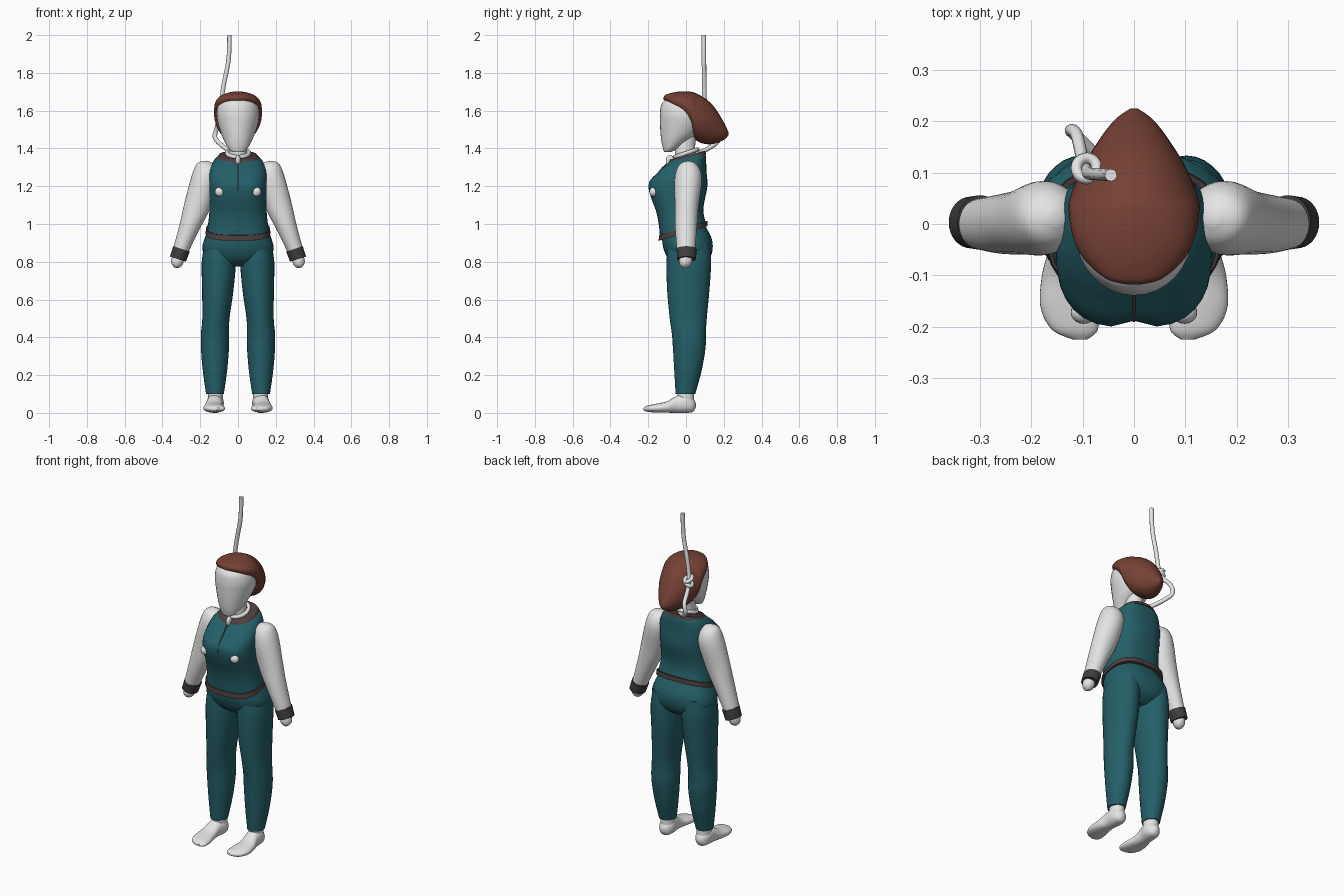
import bpy, math
from mathutils import Vector

if "Cube" in bpy.data.objects:
    bpy.data.objects.remove(bpy.data.objects["Cube"])


def material(name, rgb):
    m = bpy.data.materials.new(name)
    m.use_nodes = True
    m.diffuse_color = (*rgb, 1)
    node = next(n for n in m.node_tree.nodes if n.type == "BSDF_PRINCIPLED")
    node.inputs["Base Color"].default_value = (*rgb, 1)
    return m


TEAL = material("teal cloth", (.018, .115, .14))
PALE = material("pale grey", (.78, .78, .78))
HAIR = material("auburn hair", (.18, .052, .035))
TRIM = material("brown trim", (.075, .05, .048))
CUFF = material("charcoal cuff", (.05, .048, .05))


def spline(rows, steps=5):
    """Catmull-Rom interpolation through rows of numbers."""
    out = []
    for i in range(len(rows) - 1):
        a, b, c, d = (rows[max(i - 1, 0)], rows[i], rows[i + 1],
                      rows[min(i + 2, len(rows) - 1)])
        for s in range(steps):
            t = s / steps
            out.append([q + .5 * t * (r - p + t * (2*p - 5*q + 4*r - s_ + t * (3*(q - r) + s_ - p)))
                        for p, q, r, s_ in zip(a, b, c, d)])
    return out + [list(rows[-1])]


def loft(name, rows, mat, u=(1, 0, 0), v=(0, 1, 0), power=1, side=1, n=32, shape=None):
    """Skin through rows of (centre x, y, z, radius u, radius v[, tilt])."""
    u, v = Vector(u), Vector(v)
    rings = spline(rows)
    verts, faces = [], []
    for r in rings:
        tilt = r[5] if len(r) > 5 else 0
        for k in range(n):
            a = math.tau * k / n
            c, s = math.cos(a), math.sin(a)
            c = math.copysign(abs(c) ** power, c) * r[3]
            s = math.copysign(abs(s) ** power, s) * r[4]
            p = Vector(r[:3]) + u * c + v * s
            p.z += tilt * s
            if shape:
                shape(p)
            verts.append((p.x * side, p.y, p.z))
    for i in range(len(rings) - 1):
        for k in range(n):
            j = (k + 1) % n
            faces.append((i*n + k, i*n + j, (i+1)*n + j, (i+1)*n + k))
    faces += [tuple(range(n)), tuple(range(len(verts) - n, len(verts)))]
    mesh = bpy.data.meshes.new(name)
    mesh.from_pydata(verts, [], faces)
    mesh.materials.append(mat)
    obj = bpy.data.objects.new(name, mesh)
    bpy.context.collection.objects.link(obj)
    bpy.context.view_layer.objects.active = obj
    bpy.ops.object.select_all(action="DESELECT")
    obj.select_set(True)
    bpy.ops.object.mode_set(mode="EDIT")
    bpy.ops.mesh.select_all(action="SELECT")
    bpy.ops.mesh.normals_make_consistent(inside=False)
    bpy.ops.object.mode_set(mode="OBJECT")
    bpy.ops.object.shade_smooth_by_angle(angle=math.radians(50))
    return obj


def tube(name, points, radius, mat, cyclic=False):
    curve = bpy.data.curves.new(name, "CURVE")
    curve.dimensions = "3D"
    curve.bevel_depth, curve.bevel_resolution, curve.use_fill_caps = radius, 3, True
    pts = points if cyclic else spline(points, 6)
    line = curve.splines.new("POLY")
    line.points.add(len(pts) - 1)
    for p, co in zip(line.points, pts):
        p.co = (*co, 1)
    line.use_cyclic_u, line.use_smooth = cyclic, True
    curve.materials.append(mat)
    obj = bpy.data.objects.new(name, curve)
    bpy.context.collection.objects.link(obj)


def ball(name, loc, scale, mat):
    bpy.ops.mesh.primitive_uv_sphere_add(segments=20, ring_count=12, radius=1, location=loc)
    obj = bpy.context.object
    obj.name, obj.scale = name, scale
    obj.data.materials.append(mat)
    bpy.ops.object.shade_smooth()


# Vest with a shallow groove down the chest
def chest_groove(p):
    if p.y < -.05:
        p.y += .015 * max(0, 1 - abs(p.x) / .05) * max(0, 1 - abs(p.z - 1.2) / .15)


loft("vest", [(0, -.015, .96, .165, .122, .3), (0, -.03, 1.06, .152, .122, .15),
              (0, -.045, 1.2, .152, .158, 0), (0, -.02, 1.28, .15, .128, .03),
              (0, .003, 1.335, .128, .103, .15), (0, .008, 1.358, .1, .09, .25)],
     TEAL, power=.75, shape=chest_groove)
loft("vest_hem", [(0, -.015, .95, .172, .13, .3), (0, -.015, .978, .169, .128, .3)],
     TRIM, power=.75)
loft("collar", [(0, .007, 1.346, .114, .1, .22), (0, .008, 1.364, .1, .092, .25)],
     TRIM, power=.8)
tube("front_seam", [(0, -.138, .96), (0, -.142, 1.06), (0, -.188, 1.2),
                    (0, -.14, 1.28), (0, -.1, 1.32)], .003, TRIM)

# Trousers
loft("trouser_seat", [(0, -.01, .985, .15, .115, .1), (0, .005, .92, .178, .132),
                      (0, .012, .86, .188, .128), (0, .016, .81, .15, .105),
                      (0, .018, .775, .07, .06)], TEAL, power=.85)

for side, label in ((1, "left"), (-1, "right")):
    loft(label + "_trouser_leg",
         [(.1, .015, .9, .075, .11), (.102, .015, .8, .09, .118), (.107, .012, .65, .083, .112),
          (.117, .012, .5, .072, .098), (.122, .015, .42, .074, .09), (.122, .017, .34, .074, .086),
          (.122, .01, .22, .064, .072), (.122, -.003, .1, .047, .052)], TEAL, side=side)
    # Foot and ankle
    loft(label + "_foot",
         [(.105, -.224, .02, .015, .006), (.115, -.205, .022, .045, .016),
          (.126, -.16, .025, .056, .023), (.13, -.1, .031, .049, .03),
          (.125, -.05, .045, .042, .045), (.12, 0, .05, .045, .05),
          (.12, .035, .042, .033, .037), (.12, .052, .04, .01, .012)],
         PALE, v=(0, 0, 1), power=.9, side=side)
    loft(label + "_ankle", [(.12, 0, .04, .04, .044), (.12, -.003, .13, .04, .044)],
         PALE, side=side)
    # Sleeve, cuff and hand
    slope = (1, 0, .33)
    loft(label + "_sleeve",
         [(.15, .012, 1.33, .015, .015), (.158, .012, 1.305, .055, .052),
          (.175, .012, 1.24, .068, .072), (.215, .004, 1.1, .066, .063),
          (.255, 0, .99, .052, .058), (.296, 0, .88, .041, .05),
          (.305, 0, .85, .039, .046)], PALE, u=slope, side=side)
    loft(label + "_cuff", [(.299, .003, .868, .044, .053), (.318, .003, .814, .042, .05)],
         CUFF, u=slope, side=side)
    loft(label + "_hand",
         [(.315, 0, .83, .03, .034), (.322, -.002, .8, .031, .034),
          (.328, -.004, .78, .023, .026), (.33, -.005, .768, .007, .01)],
         PALE, u=slope, side=side)
    ball(label + "_chest_badge", (side * .098, -.172, 1.17), (.025, .022, .025), PALE)

# Neck and smooth featureless head
loft("neck", [(0, 0, 1.33, .055, .058), (0, -.005, 1.4, .047, .053),
              (0, .005, 1.48, .047, .053)], PALE)
ball("neck_notch", (0, -.085, 1.337), (.014, .022, .028), PALE)
loft("head", [(0, -.1, 1.38, .025, .015), (0, -.087, 1.393, .046, .033),
              (0, -.065, 1.43, .068, .064), (0, -.035, 1.48, .09, .1),
              (0, -.018, 1.54, .108, .12), (0, -.018, 1.59, .113, .12),
              (0, -.018, 1.64, .1, .108), (0, -.01, 1.675, .06, .07),
              (0, 0, 1.685, .02, .02)], PALE)

# Swept-back hair
loft("hair", [(0, -.118, 1.665, .01, .008), (0, -.106, 1.667, .055, .018),
              (0, -.065, 1.651, .1, .046), (0, -.02, 1.636, .12, .066),
              (0, .025, 1.605, .127, .095), (0, .05, 1.57, .125, .123),
              (0, .1, 1.545, .106, .121), (0, .15, 1.522, .077, .097),
              (0, .2, 1.492, .04, .047), (0, .224, 1.478, .008, .01)],
     HAIR, v=(0, 0, 1))

# Hanging cord with a knot and a loop at the collar
tube("cord", [(-.045, .095, 2), (-.05, .095, 1.87), (-.075, .097, 1.74), (-.09, .1, 1.64),
              (-.1, .125, 1.57), (-.112, .175, 1.51), (-.122, .18, 1.46),
              (-.09, .15, 1.42), (-.04, .09, 1.385), (0, .06, 1.375)], .012, PALE)
ring = [math.tau * k / 24 for k in range(24)]
tube("cord_collar_loop", [(.058 * math.cos(a), .06 * math.sin(a), 1.375 + .02 * math.sin(a))
                          for a in ring], .011, PALE, True)
for i, z in enumerate((1.6, 1.625)):
    tube("cord_knot_%d" % (i + 1),
         [(-.092 + .02 * math.cos(a), .108 + .02 * math.sin(a),
           z + .012 * math.cos(a + i * 2)) for a in ring], .011, PALE, True)
